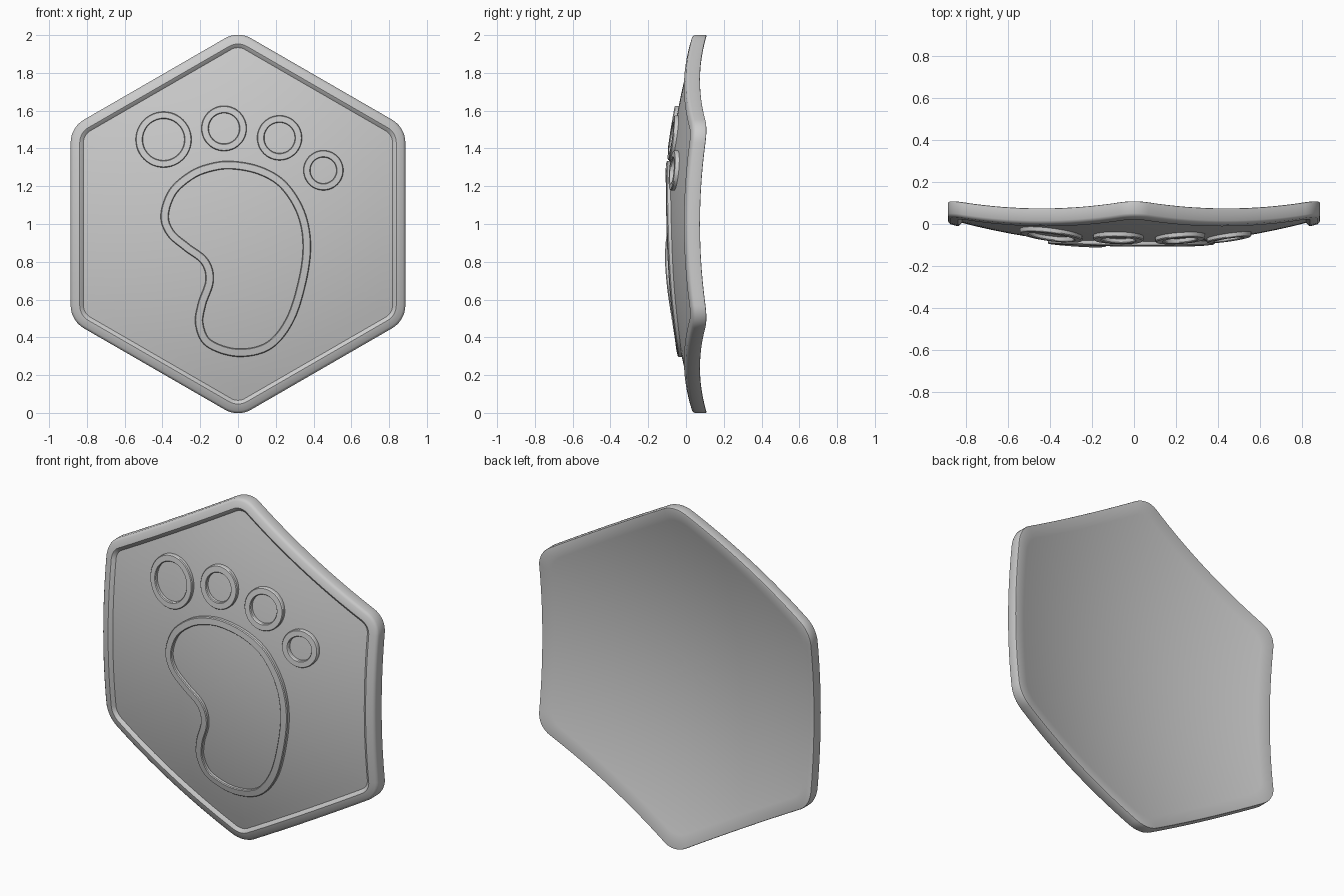
import bpy, bmesh, math
from mathutils import Vector

if "Cube" in bpy.data.objects:
    bpy.data.objects.remove(bpy.data.objects["Cube"])

grey = bpy.data.materials.new("plain grey")
grey.diffuse_color = (0.6, 0.6, 0.6, 1)
grey.use_nodes = True
grey.node_tree.nodes["Principled BSDF"].inputs["Base Color"].default_value = grey.diffuse_color

DOME = 0.157          # how strongly everything bows backwards away from the centre


def domed(p, y):
    return (p.x, y + DOME * p.length_squared, p.y + 1)


def loft(name, loops, closed=False, caps=False):
    """Skin a list of (2D loop, depth) pairs, bending them over the dome."""
    bm = bmesh.new()
    rows = [[bm.verts.new(domed(p, y)) for p in loop] for loop, y in loops]
    n = len(rows[0])
    pairs = list(zip(rows, rows[1:]))
    if closed:
        pairs.append((rows[-1], rows[0]))
    for a, b in pairs:
        for i in range(n):
            j = (i + 1) % n
            bm.faces.new((a[i], a[j], b[j], b[i]))
    if caps:
        for row, y in ((rows[0], loops[0][1]), (rows[-1], loops[-1][1])):
            c = bm.verts.new((0, y, 1))
            for i in range(n):
                bm.faces.new((row[i], row[(i + 1) % n], c))
    bmesh.ops.recalc_face_normals(bm, faces=bm.faces)
    me = bpy.data.meshes.new(name)
    bm.to_mesh(me)
    bm.free()
    me.materials.append(grey)
    ob = bpy.data.objects.new(name, me)
    bpy.context.collection.objects.link(ob)
    bpy.ops.object.select_all(action='DESELECT')
    ob.select_set(True)
    bpy.context.view_layer.objects.active = ob
    bpy.ops.object.shade_smooth_by_angle(angle=math.radians(30))
    return ob


def hexagon(inset, corner_steps=8, edge_steps=16):
    """Pointy-top hexagon with rounded corners, moved inwards by inset."""
    ap, r = 0.886 - inset, 0.14 - inset
    pts = []
    for k in range(6):
        a = math.radians(90 + 60 * k)
        c = Vector((math.cos(a), math.sin(a))) * (ap - r) / math.cos(math.pi / 6)
        for s in range(corner_steps + 1):
            t = a + math.radians(-30 + 60 * s / corner_steps)
            pts.append(c + Vector((math.cos(t), math.sin(t))) * r)
    out, m = [], corner_steps + 1
    for i, p in enumerate(pts):
        out.append(p)
        if i % m == m - 1:            # subdivide the straight side
            q = pts[(i + 1) % len(pts)]
            out += [p.lerp(q, s / edge_steps) for s in range(1, edge_steps)]
    return out


# plate: domed back, raised rim and recessed front panel in one skin
BACK, PANEL, FRONT = -0.047, -0.100, -0.121
scales = [i / 14 for i in range(1, 14)]
back_edge, panel_edge = hexagon(0.008), hexagon(0.068)
loops = [([p * s for p in back_edge], BACK) for s in scales]
loops += [(back_edge, BACK), (hexagon(0.002), BACK + -0.003), (hexagon(0), BACK - 0.009),
          (hexagon(0), FRONT + 0.014), (hexagon(0.004), FRONT + 0.006),
          (hexagon(0.013), FRONT), (hexagon(0.048), FRONT),
          (hexagon(0.052), FRONT + 0.003), (panel_edge, PANEL)]
loops += [([p * s for p in panel_edge], PANEL) for s in reversed(scales)]
loft("hexagon_plate", loops, caps=True)


def ridge(name, outline, width):
    """Raised band following the inside of a closed counter-clockwise outline."""
    n = len(outline)
    normals = []
    for i in range(n):
        d = (outline[(i + 1) % n] - outline[i - 1]).normalized()
        normals.append(Vector((-d.y, d.x)))
    section = [(0, -0.08), (0, -0.116), (0.1, -0.121), (0.9, -0.121), (1, -0.116), (1, -0.08)]
    loft(name, [([p + m * width * t for p, m in zip(outline, normals)], y)
                for t, y in section], closed=True)


def smooth_loop(pts, steps=8):
    """Closed Catmull-Rom curve through the points."""
    out, n = [], len(pts)
    for i in range(n):
        a, b, c, d = (Vector(pts[(i + k) % n]) for k in (-1, 0, 1, 2))
        for s in range(steps):
            t = s / steps
            out.append(0.5 * (2 * b + (c - a) * t + (2 * a - 5 * b + 4 * c - d) * t ** 2
                              + (3 * b - a - 3 * c + d) * t ** 3))
    return out


# sole outline, seen from the front, relative to the plate centre
sole = [(-.03, .333), (-.15, .32), (-.26, .275), (-.365, .18), (-.41, .045), (-.375, -.06),
        (-.285, -.14), (-.195, -.21), (-.172, -.30), (-.212, -.42), (-.226, -.535),
        (-.17, -.647), (-.005, -.703), (.17, -.665), (.29, -.525), (.36, -.315),
        (.386, -.11), (.352, .07), (.255, .222), (.125, .302)]
ridge("sole_outline", smooth_loop(sole), 0.043)

# toe rings: x, z, outer radius, band width
toes = [(-.394, .447, .148, .038), (-.074, .506, .12, .039),
        (.22, .456, .119, .038), (.452, .284, .106, .037)]
for i, (x, z, r, w) in enumerate(toes):
    circle = [Vector((x + r * math.cos(a), z + r * math.sin(a)))
              for a in (math.tau * k / 48 for k in range(48))]
    ridge(f"toe_ring_{i + 1}", circle, w)
